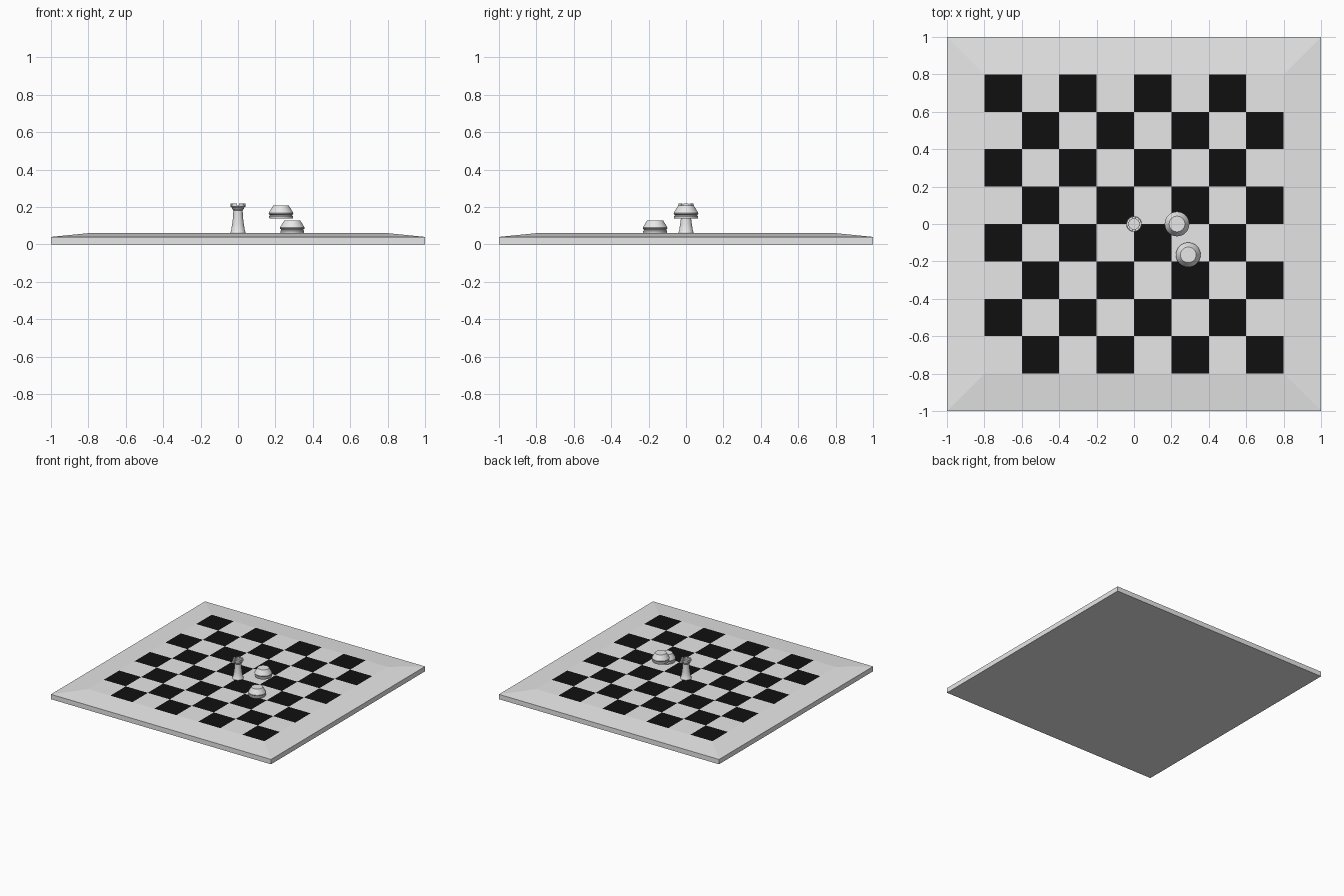
import bpy, bmesh, math

if "Cube" in bpy.data.objects:
    bpy.data.objects.remove(bpy.data.objects["Cube"])


def material(name, v):
    m = bpy.data.materials.new(name)
    m.diffuse_color = (v, v, v, 1)
    m.use_nodes = True
    m.node_tree.nodes["Principled BSDF"].inputs["Base Color"].default_value = m.diffuse_color
    return m


LIGHT = material("light grey", 0.8)
DARK = material("black", 0.005)


def finish(bm, name, mats, loc=(0, 0, 0), smooth=False):
    bmesh.ops.recalc_face_normals(bm, faces=bm.faces)
    me = bpy.data.meshes.new(name)
    bm.to_mesh(me)
    bm.free()
    ob = bpy.data.objects.new(name, me)
    ob.location = loc
    bpy.context.collection.objects.link(ob)
    for m in mats:
        me.materials.append(m)
    if smooth:
        bpy.ops.object.select_all(action='DESELECT')
        ob.select_set(True)
        bpy.context.view_layer.objects.active = ob
        bpy.ops.object.shade_smooth_by_angle(angle=math.radians(30))
    return ob


def lathe(bm, profile, n=32):
    verts = [bm.verts.new((r, 0, z)) for r, z in profile]
    edges = [bm.edges.new(p) for p in zip(verts, verts[1:])]
    bmesh.ops.spin(bm, geom=verts + edges, cent=(0, 0, 0), axis=(0, 0, 1),
                   angle=2 * math.pi, steps=n, use_merge=False)
    bmesh.ops.remove_doubles(bm, verts=bm.verts, dist=1e-5)


# board frame: straight sides with a bevelled rim, open where the squares sit
bm = bmesh.new()
rings = [[bm.verts.new((sx * w, sy * w, z)) for sx, sy in ((-1, -1), (1, -1), (1, 1), (-1, 1))]
         for w, z in ((1, 0), (1, 0.04), (0.8, 0.06))]
bm.faces.new(rings[0])
for a, b in zip(rings, rings[1:]):
    for i in range(4):
        j = (i + 1) % 4
        bm.faces.new((a[i], a[j], b[j], b[i]))
finish(bm, "board_frame", [LIGHT])

# chequered squares
bm = bmesh.new()
bmesh.ops.create_grid(bm, x_segments=8, y_segments=8, size=0.8)
for f in bm.faces:
    c = f.calc_center_median()
    f.material_index = (math.floor(c.x / 0.2) + math.floor(c.y / 0.2)) % 2
finish(bm, "board_squares", [LIGHT, DARK], (0, 0, 0.06))

# two low round pieces
DISC = [(0, 0), (0.062, 0), (0.064, 0.004), (0.064, 0.012), (0.060, 0.016), (0.060, 0.020),
        (0.065, 0.024), (0.066, 0.029), (0.063, 0.035), (0.042, 0.069), (0, 0.069)]
for name, loc in (("round_piece_upper", (0.23, 0, 0.138)),
                  ("round_piece_lower", (0.29, -0.165, 0.06))):
    bm = bmesh.new()
    lathe(bm, DISC)
    finish(bm, name, [LIGHT], loc, True)

# tower piece body with hollow top
bm = bmesh.new()
lathe(bm, [(0, 0), (0.041, 0), (0.041, 0.006), (0.037, 0.012), (0.031, 0.05), (0.026, 0.09),
           (0.025, 0.122), (0.032, 0.13), (0.032, 0.135), (0.040, 0.142), (0.040, 0.149),
           (0.028, 0.149), (0.028, 0.138), (0, 0.138)])
finish(bm, "tower_body", [LIGHT], (0, 0, 0.06), True)

# tower battlements
bm = bmesh.new()
N = 6
for k in range(N):
    a0 = 2 * math.pi * k / N
    sections = []
    for s in range(4):
        a = a0 + (s / 3 - 0.5) * 0.68 * 2 * math.pi / N
        sections.append([bm.verts.new((r * math.cos(a), r * math.sin(a), z))
                         for r, z in ((0.028, 0.147), (0.040, 0.147), (0.040, 0.158), (0.028, 0.158))])
    for a, b in zip(sections, sections[1:]):
        for i in range(4):
            j = (i + 1) % 4
            bm.faces.new((a[i], a[j], b[j], b[i]))
    bm.faces.new(sections[0])
    bm.faces.new(sections[-1])
finish(bm, "tower_battlements", [LIGHT], (0, 0, 0.06))
